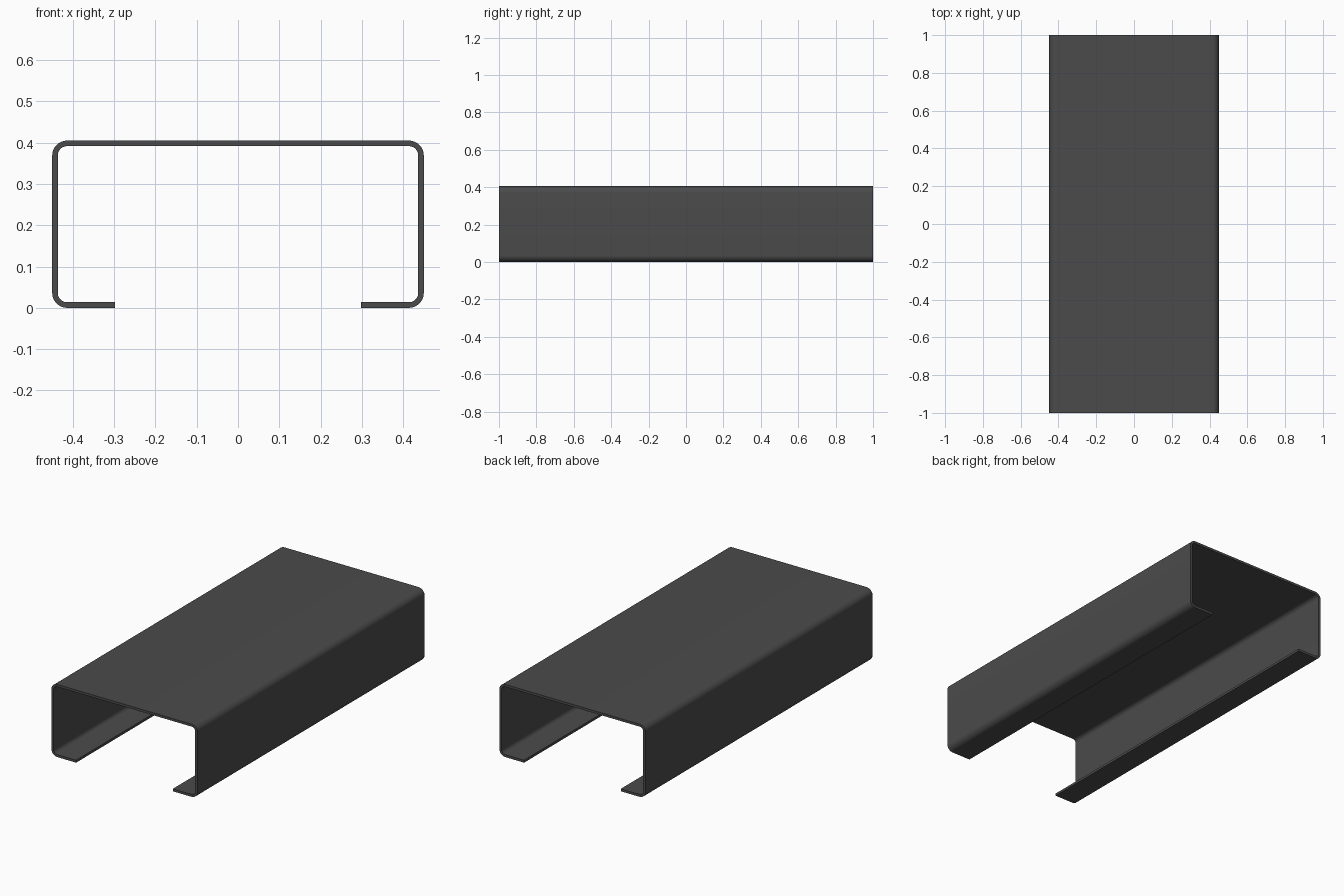
import bpy, bmesh
from math import sin, cos, radians

if "Cube" in bpy.data.objects:
    bpy.data.objects.remove(bpy.data.objects["Cube"])

W, H, T, R = 0.45, 0.405, 0.0135, 0.036   # half width, height, sheet thickness, outer bend radius
LIP, LENGTH, STEPS = 0.298, 2.0, 10       # lip end x, channel length, bend segments


def half_profile():
    """Right half: (outer, inner) point pairs from the lip end to the top bend."""
    pairs = [((LIP, 0), (LIP, T))]
    for cz, start in ((R, -90), (H - R, 0)):
        for i in range(STEPS + 1):
            a = radians(start + 90 * i / STEPS)
            pairs.append(tuple((W - R + r * cos(a), cz + r * sin(a)) for r in (R, R - T)))
    return pairs


# Full section: right half plus its mirror image
right = half_profile()
left = [tuple((-x, z) for x, z in pair) for pair in reversed(right)]
section = right + left

# Sheet section as a strip of quads, extruded along y
bm = bmesh.new()
rows = [[bm.verts.new((x, -LENGTH / 2, z)) for x, z in pair] for pair in section]
faces = [bm.faces.new((a[0], b[0], b[1], a[1])) for a, b in zip(rows, rows[1:])]
result = bmesh.ops.extrude_face_region(bm, geom=faces, use_keep_orig=True)
moved = [g for g in result["geom"] if isinstance(g, bmesh.types.BMVert)]
bmesh.ops.translate(bm, verts=moved, vec=(0, LENGTH, 0))
bmesh.ops.recalc_face_normals(bm, faces=bm.faces)
mesh = bpy.data.meshes.new("lipped_channel")
bm.to_mesh(mesh)
bm.free()

channel = bpy.data.objects.new("lipped_channel", mesh)
bpy.context.collection.objects.link(channel)

# Dark metal
metal = bpy.data.materials.new("dark_metal")
metal.diffuse_color = (0.07, 0.07, 0.07, 1)
metal.use_nodes = True
metal.node_tree.nodes["Principled BSDF"].inputs["Base Color"].default_value = metal.diffuse_color
mesh.materials.append(metal)

# Smooth bends, sharp cut edges
bpy.context.view_layer.objects.active = channel
channel.select_set(True)
bpy.ops.object.shade_smooth_by_angle(angle=radians(30))
